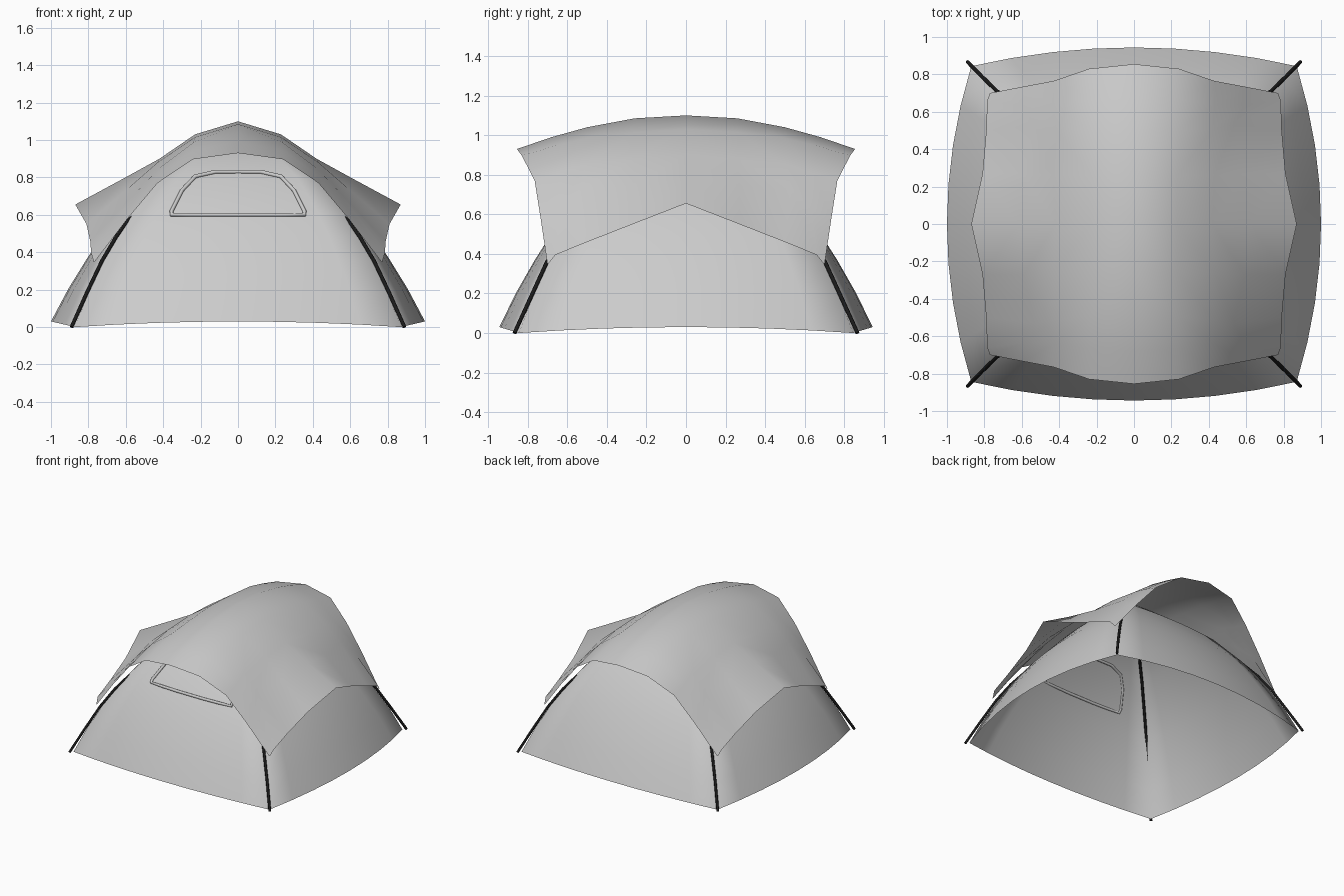
import bpy, bmesh, math

if "Cube" in bpy.data.objects:
    bpy.data.objects.remove(bpy.data.objects["Cube"])

def material(name, v):
    m = bpy.data.materials.new(name)
    m.diffuse_color = (v, v, v, 1)
    m.use_nodes = True
    m.node_tree.nodes["Principled BSDF"].inputs["Base Color"].default_value = m.diffuse_color
    return m

GREY = material("grey fabric", 0.6)
BLACK = material("black pole", 0.01)

def finish(name, bm, mat, angle):
    bmesh.ops.remove_doubles(bm, verts=bm.verts, dist=0.0005)
    bmesh.ops.recalc_face_normals(bm, faces=bm.faces)
    if sum(f.normal.z for f in bm.faces) < 0:
        bmesh.ops.reverse_faces(bm, faces=bm.faces)
    me = bpy.data.meshes.new(name)
    bm.to_mesh(me)
    bm.free()
    me.materials.append(mat)
    ob = bpy.data.objects.new(name, me)
    bpy.context.collection.objects.link(ob)
    bpy.ops.object.select_all(action='DESELECT')
    ob.select_set(True)
    bpy.context.view_layer.objects.active = ob
    bpy.ops.object.shade_smooth_by_angle(angle=math.radians(angle))

def add_grid(bm, rows):
    vs = [[bm.verts.new(p) for p in r] for r in rows]
    for a, b in zip(vs, vs[1:]):
        for i in range(len(a) - 1):
            bm.faces.new((a[i], a[i + 1], b[i + 1], b[i]))

def tube(name, pts, radius, mat, cyclic=False):
    cu = bpy.data.curves.new(name, 'CURVE')
    cu.dimensions = '3D'
    cu.bevel_depth = radius
    cu.bevel_resolution = 2
    cu.use_fill_caps = True
    sp = cu.splines.new('POLY')
    sp.points.add(len(pts) - 1)
    for p, q in zip(sp.points, pts):
        p.co = (*q, 1)
    sp.use_cyclic_u = cyclic
    sp.use_smooth = True
    cu.materials.append(mat)
    ob = bpy.data.objects.new(name, cu)
    bpy.context.collection.objects.link(ob)

# Inner tent: four bulging walls meeting along the diagonal corners
CORNER = [(.87, 0), (.80, .18), (.72, .35), (.65, .48), (.575, .6), (.42, .8),
          (.26, .93), (.13, 1.0), (0, 1.02)]
TOP = 1.02
RATIO = .97

def bulge(z):
    return 1 - z / TOP

bm = bmesh.new()
S = [i / 4 - 1 for i in range(9)]
for side in (-1, 1):
    front, flank = [], []
    for c, z in CORNER[:-1] + [(.001, TOP)]:
        b = bulge(z)
        front.append([(s * c, side * (c * RATIO + .10 * b * (1 - s * s)),
                       z + .03 * (1 - s * s) * b) for s in S])
        flank.append([(side * (c + .13 * b * (1 - s * s)), s * c * RATIO,
                       z + .03 * (1 - s * s) * b) for s in S])
    add_grid(bm, front)
    add_grid(bm, flank)
finish("inner_tent", bm, GREY, 89)

# Two crossing poles, outside the fabric low down and inside near the top
half = [(.89, .867, 0), (.81, .785, .18), (.728, .706, .353), (.652, .633, .482),
        (.567, .55, .595), (.40, .385, .78), (.24, .23, .905), (.11, .11, .97), (0, 0, .985)]
for n, k in (("left", -1), ("right", 1)):
    pts = [(k * x, -y, z) for x, y, z in half]
    pts += [(-k * x, y, z) for x, y, z in half[-2::-1]]
    tube(n + "_front_pole", pts, .010, BLACK)

# Fly sheet: one quarter grid mirrored in x and y
FLY = [
    [(0, 0, 1.10), (.23, 0, 1.03), (.42, 0, .90), (.62, 0, .79), (.87, 0, .655)],
    [(0, .26, 1.085), (.23, .26, 1.015), (.43, .26, .88), (.59, .27, .74), (.81, .27, .55)],
    [(0, .5, 1.04), (.24, .5, .985), (.42, .51, .85), (.535, .53, .73), (.79, .5, .46)],
    [(0, .68, .99), (.24, .665, .945), (.43, .64, .81), (.59, .635, .625), (.785, .66, .395)],
    [(0, .855, .93), (.24, .83, .897), (.43, .765, .77), (.59, .735, .58), (.77, .70, .345)],
]
bm = bmesh.new()
for sx in (-1, 1):
    for sy in (-1, 1):
        add_grid(bm, [[(x * sx, y * sy, z) for x, y, z in r] for r in FLY])
finish("fly_sheet", bm, GREY, 50)

# Window piping on the front wall
def wall_point(x, z):
    for (c0, z0), (c1, z1) in zip(CORNER, CORNER[1:]):
        if z0 <= z <= z1:
            c = c0 + (c1 - c0) * (z - z0) / (z1 - z0)
            break
    k = 1 - (x / c) ** 2
    return (x, -(c * RATIO + .10 * bulge(z) * k) - .012, z)

right = [(.12, .6), (.25, .6), (.355, .6), (.355, .62), (.30, .73), (.23, .805), (.12, .83)]
outline = right + [(-x, z) for x, z in reversed(right)]
tube("window_piping", [wall_point(x, z) for x, z in outline], .011, GREY, cyclic=True)
